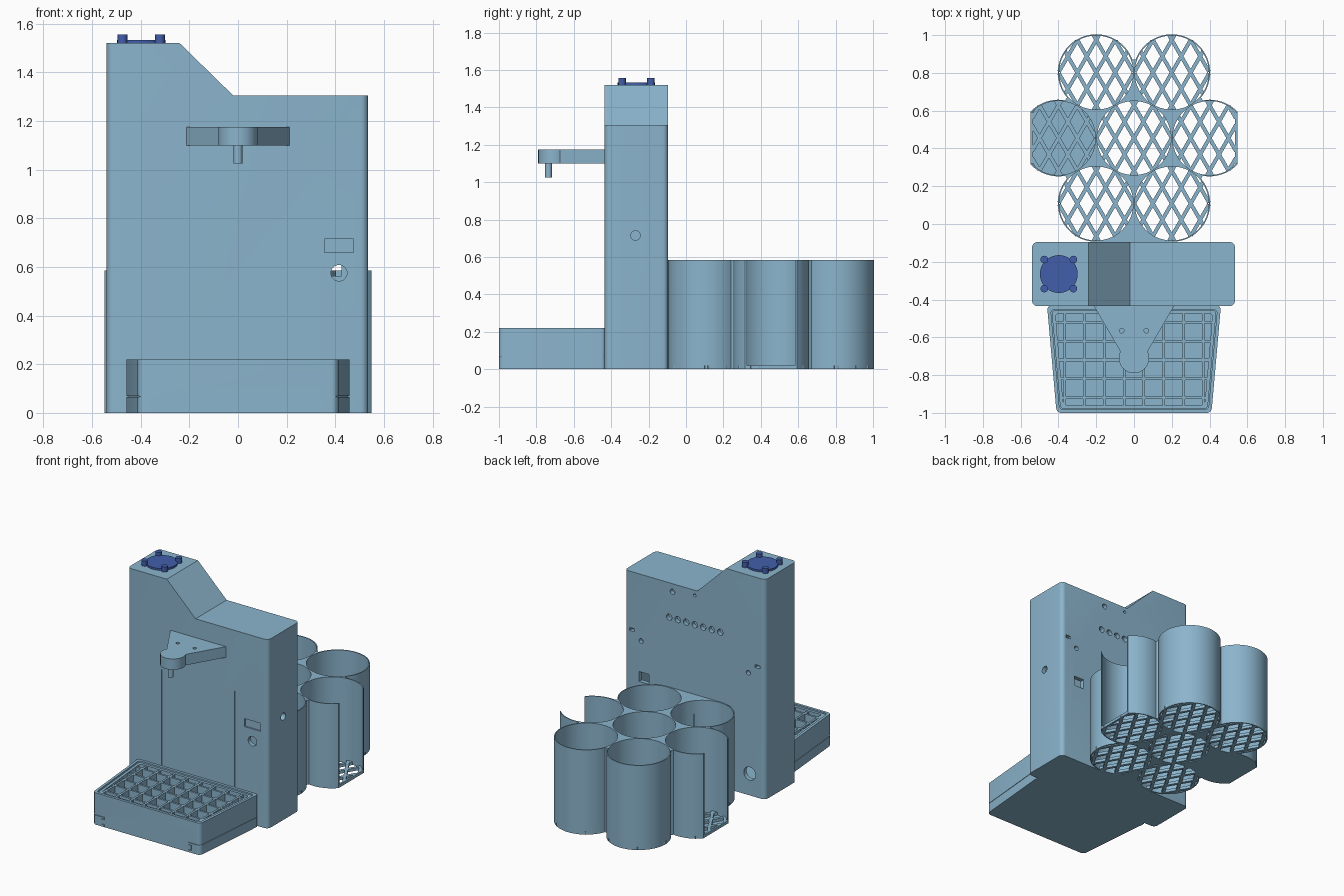
import bpy, bmesh, math
from mathutils import Matrix, Vector

cube = bpy.data.objects.get("Cube")
if cube:
    bpy.data.objects.remove(cube, do_unlink=True)


def material(name, rgb):
    m = bpy.data.materials.new(name)
    m.use_nodes = True
    m.diffuse_color = (*rgb, 1)
    m.node_tree.nodes["Principled BSDF"].inputs["Base Color"].default_value = (*rgb, 1)
    return m


BLUE = material("pale_blue", (0.26, 0.46, 0.61))
NAVY = material("deep_blue", (0.053, 0.115, 0.41))
parts = []


def finish(bm, name, mat=BLUE):
    bmesh.ops.recalc_face_normals(bm, faces=bm.faces)
    me = bpy.data.meshes.new(name)
    bm.to_mesh(me)
    bm.free()
    me.materials.append(mat)
    ob = bpy.data.objects.new(name, me)
    bpy.context.scene.collection.objects.link(ob)
    parts.append(ob)
    return ob


def prism(name, pts, lo, hi, axis="z", round_by=0, mat=BLUE):
    """Extrude an outline along z, or an x-z outline along y; optionally round upright edges."""
    bm = bmesh.new()
    place = (lambda a, b: (a, b, lo)) if axis == "z" else (lambda a, b: (a, lo, b))
    face = bm.faces.new([bm.verts.new(place(a, b)) for a, b in pts])
    out = bmesh.ops.extrude_face_region(bm, geom=[face])
    move = Vector((0, 0, hi - lo)) if axis == "z" else Vector((0, hi - lo, 0))
    bmesh.ops.translate(bm, vec=move, verts=[v for v in out["geom"] if isinstance(v, bmesh.types.BMVert)])
    bmesh.ops.recalc_face_normals(bm, faces=bm.faces)
    if round_by:
        upright = [e for e in bm.edges
                   if abs((e.verts[0].co - e.verts[1].co).normalized().z) > 0.99]
        bmesh.ops.bevel(bm, geom=upright, offset=round_by, segments=6, profile=0.5, affect="EDGES")
    return finish(bm, name, mat)


def box(name, x, y, z):
    return prism(name, [(x[0], y[0]), (x[1], y[0]), (x[1], y[1]), (x[0], y[1])], *z)


def cylinder(name, r, centre, depth, axis="z", mat=BLUE, n=64):
    turn = {"x": Matrix.Rotation(math.pi / 2, 4, "Y"), "y": Matrix.Rotation(math.pi / 2, 4, "X"),
            "z": Matrix.Identity(4)}[axis]
    bm = bmesh.new()
    bmesh.ops.create_cone(bm, cap_ends=True, segments=n, radius1=r, radius2=r, depth=depth,
                          matrix=Matrix.Translation(centre) @ turn)
    return finish(bm, name, mat)


def combine(ob, others, op="DIFFERENCE"):
    """Apply a run of booleans to ob and throw the helpers away."""
    for other in others:
        other.hide_render = True
        mod = ob.modifiers.new("cut", "BOOLEAN")
        mod.operation, mod.solver, mod.object = op, "EXACT", other
        bpy.context.view_layer.update()
        me = bpy.data.meshes.new_from_object(ob.evaluated_get(bpy.context.evaluated_depsgraph_get()))
        ob.modifiers.clear()
        ob.data = me
        parts.remove(other)
        bpy.data.objects.remove(other, do_unlink=True)


# Hollow main housing with a stepped top
FRONT, BACK = -0.435, -0.095
body = prism("housing", [(-0.54, 0), (0.535, 0), (0.535, 1.305), (-0.02, 1.305), (-0.24, 1.52), (-0.54, 1.52)],
             FRONT, BACK, "y", round_by=0.03)
cuts = [prism("cavity", [(-0.51, 0.03), (0.505, 0.03), (0.505, 1.275), (-0.03, 1.275), (-0.25, 1.49),
                         (-0.51, 1.49)], FRONT + 0.03, BACK - 0.03, "y")]
# Front seams, display recess and button hole
for s in (-1, 1):
    cuts.append(box("seam", (s * 0.28 - 0.002, s * 0.28 + 0.002), (FRONT - 0.1, FRONT + 0.006), (0.22, 0.885)))
cuts.append(box("display", (0.355, 0.475), (FRONT - 0.1, FRONT + 0.01), (0.66, 0.715)))
cuts.append(cylinder("button", 0.033, (0.415, FRONT, 0.575), 0.1, "y", n=32))
# Side hole
cuts.append(cylinder("side_hole", 0.025, (0.535, -0.27, 0.715), 0.1, "x", n=32))
# Back vents, screw holes, slots and sockets
back_holes = [(i * 0.065, 1.067, 0.021) for i in range(-3, 4)]
back_holes += [(0.17, 1.25, 0.018), (0, 1.27, 0.01), (0.41, 0.845, 0.016), (-0.41, 0.845, 0.016),
               (-0.42, 0.15, 0.045)]
for x, z, r in back_holes:
    cuts.append(cylinder("back_hole", r, (x, BACK, z), 0.1, "y", n=32))
for s in (-1, 1):
    cuts.append(box("slot", (s * 0.48 - 0.018, s * 0.48 + 0.018), (BACK - 0.05, 0), (0.895, 0.915)))
cuts.append(box("socket", (0.35, 0.425), (BACK - 0.05, 0), (0.562, 0.63)))
combine(body, cuts)

# Spout arm with a rounded nose, and its nozzle
nose = [math.radians(26 - 232 * i / 24) for i in range(25)]
arm = prism("spout_arm", [(-0.215, FRONT + 0.005), (0.215, FRONT + 0.005)]
            + [(0.08 * math.cos(a), -0.71 + 0.08 * math.sin(a)) for a in nose], 1.1, 1.175)
combine(arm, [cylinder("arm_hole", 0.012, (s * 0.065, -0.565, 1.175), 0.1, n=24) for s in (-1, 1)])
cylinder("nozzle", 0.018, (0, -0.735, 1.065), 0.08, n=32)


# Tapered drip tray
def half_width(y):
    return 0.41 + 0.05 * (y + 1) / 0.565


def taper(inset, back=FRONT):
    y0, y1 = -1 + inset, back - inset
    a, b = half_width(y0) - inset, half_width(y1) - inset
    return [(-a, y0), (a, y0), (b, y1), (-b, y1)]


tray = prism("drip_tray", taper(0, FRONT + 0.005), 0, 0.22, round_by=0.025)
cuts = [prism("well", taper(0.018), 0.1, 0.3, round_by=0.02)]
for s in (-1, 1):
    # Parting seam along each side and the catch outline at the front
    cuts.append(prism("side_seam", [(s * 0.5, -0.44), (s * 0.453, -0.44), (s * 0.404, -1.01), (s * 0.5, -1.01)],
                      0.066, 0.069))
    for x0, x1, z0, z1 in [(0.32, 0.46, 0.066, 0.069), (0.32, 0.323, 0.05, 0.069), (0.32, 0.345, 0.05, 0.053),
                           (0.342, 0.345, 0.015, 0.053), (0.32, 0.345, 0.015, 0.018), (0.32, 0.323, -0.01, 0.018)]:
        cuts.append(box("catch_seam", sorted((s * x0, s * x1)), (-1.01, -0.994), (z0, z1)))
combine(tray, cuts)

# Grate: frame plus crossing bars
frame = prism("grate_frame", taper(0.022), 0.14, 0.212, round_by=0.02)
combine(frame, [prism("frame_opening", taper(0.04), 0.1, 0.3, round_by=0.02)])
for i in range(-4, 4):
    x = (i + 0.5) * 0.105
    box("grate_bar_long", (x - 0.007, x + 0.007), (-0.97, -0.465), (0.14, 0.21))
for i in range(5):
    y = -0.52 - i * 0.1
    w = half_width(y) - 0.03
    box("grate_bar_cross", (-w, w), (y - 0.007, y + 0.007), (0.14, 0.21))

# Cluster of seven cup wells
MID, PITCH, BORE, TOP, SIDE = 0.455, 0.4, 0.196, 0.585, 0.548
centres = [(0, MID)] + [(PITCH * math.cos(k * math.pi / 3), MID + PITCH * math.sin(k * math.pi / 3))
                        for k in range(6)]
cups = prism("cup_holder", centres[1:], 0, TOP)
adds = [cylinder("cup_wall", 0.203, (x, y, TOP / 2), TOP) for x, y in centres[1:]]
adds.append(box("body_bridge", (-0.2, 0.2), (BACK - 0.005, 0.11), (0, TOP)))
for k in range(6):
    a = math.radians(30 + 60 * k)
    d, n = Vector((math.cos(a), math.sin(a))), Vector((-math.sin(a), math.cos(a))) * 0.025
    mid = Vector((0, MID))
    adds.append(prism("web", [mid + d * r + n * s for r, s in ((0.3, -1), (0.415, -1), (0.415, 1), (0.3, 1))],
                      0, TOP))
combine(cups, adds, "UNION")
cuts = [cylinder("bore", BORE, (x, y, TOP / 2), 1) for x, y in centres]
cuts += [box("side_trim", sorted((s * SIDE, s)), (0, 1), (-0.1, 1)) for s in (-1, 1)]
combine(cups, cuts)

# Diamond lattice floors, each bar trimmed to its cup
for cx, cy in centres:
    for s in (-1, 1):
        d = Vector((0.5 * s, math.sqrt(0.75)))
        n = Vector((d.y, -d.x))
        centre = Vector((cx, cy))
        for k in range(-12, 13):
            off = k * 0.0866 - n.dot(centre - Vector((0, MID)))
            if abs(off) > BORE - 0.01:
                continue
            reach = math.sqrt(BORE ** 2 - off ** 2) + 0.003
            foot = centre + n * off
            limits = sorted(((-SIDE + 0.008 - foot.x) / d.x, (SIDE - 0.008 - foot.x) / d.x))
            lo, hi = max(-reach, limits[0]), min(reach, limits[1])
            if hi > lo:
                prism("floor_bar", [foot + d * t + n * w for t, w in
                                    ((lo, -0.01), (hi, -0.01), (hi, 0.01), (lo, 0.01))], 0, 0.02)
for s in (-1, 1):
    box("floor_edge", sorted((s * (SIDE - 0.012), s * SIDE)), (MID - 0.135, MID + 0.135), (0, 0.02))

# Round cap with four pegs on the tall side
cylinder("cap_disc", 0.1, (-0.398, -0.265, 1.5255), 0.015, mat=NAVY)
for sx in (-1, 1):
    for sy in (-1, 1):
        cylinder("cap_peg", 0.02, (-0.398 + sx * 0.077, -0.265 + sy * 0.077, 1.536), 0.04, mat=NAVY, n=24)

# Smooth the round surfaces, keep edges crisp
bpy.ops.object.select_all(action="DESELECT")
for ob in parts:
    ob.select_set(True)
bpy.context.view_layer.objects.active = body
bpy.ops.object.shade_smooth_by_angle(angle=math.radians(30))
